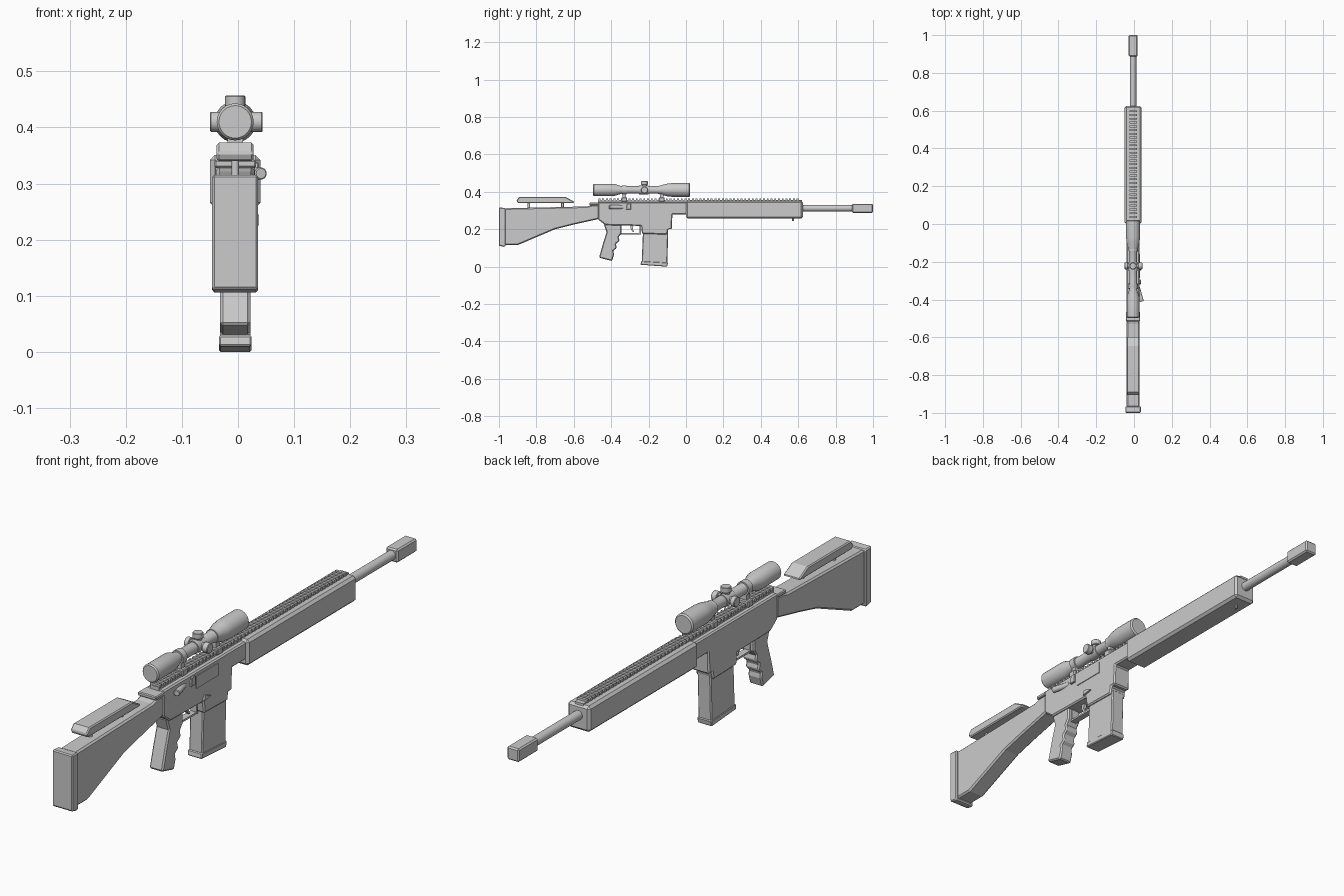
import bpy, bmesh, math
from mathutils import Vector, Matrix

cube = bpy.data.objects.get("Cube")
if cube:
    bpy.data.objects.remove(cube, do_unlink=True)

XC = -0.005          # centre plane of the body
SCOPE_Z = 0.41

grey = bpy.data.materials.new("light_grey")
grey.use_nodes = True
grey.diffuse_color = (0.6, 0.6, 0.6, 1)
grey.node_tree.nodes["Principled BSDF"].inputs["Base Color"].default_value = (0.6, 0.6, 0.6, 1)


def finish(name, bm, bevel=0, smooth=False, segments=1):
    bmesh.ops.recalc_face_normals(bm, faces=bm.faces)
    mesh = bpy.data.meshes.new(name)
    bm.to_mesh(mesh)
    bm.free()
    mesh.materials.append(grey)
    ob = bpy.data.objects.new(name, mesh)
    bpy.context.collection.objects.link(ob)
    if bevel:
        mod = ob.modifiers.new("Bevel", 'BEVEL')
        mod.width = bevel
        mod.segments = segments
        mod.limit_method = 'ANGLE'
        mod.angle_limit = math.radians(50)
    if smooth:
        bpy.ops.object.select_all(action='DESELECT')
        ob.select_set(True)
        bpy.context.view_layer.objects.active = ob
        bpy.ops.object.shade_smooth_by_angle(angle=math.radians(35))
    return ob


def extrude(name, points, half, bevel=0, x=XC):
    """Side outline given as (y, z), extruded across the width."""
    bm = bmesh.new()
    face = bm.faces.new([bm.verts.new((x - half, y, z)) for y, z in points])
    new = bmesh.ops.extrude_face_region(bm, geom=[face])["geom"]
    verts = [v for v in new if isinstance(v, bmesh.types.BMVert)]
    bmesh.ops.translate(bm, verts=verts, vec=(2 * half, 0, 0))
    return finish(name, bm, bevel)


def box(name, y0, y1, z0, z1, half, bevel=0, x=XC):
    return extrude(name, [(y0, z0), (y1, z0), (y1, z1), (y0, z1)], half, bevel, x)


def cylinder(name, start, end, radius, sides=20, bevel=0):
    start, end = Vector(start), Vector(end)
    axis = end - start
    turn = axis.to_track_quat('Z', 'Y').to_matrix().to_4x4()
    bm = bmesh.new()
    bmesh.ops.create_cone(bm, cap_ends=True, segments=sides, radius1=radius,
                          radius2=radius, depth=axis.length,
                          matrix=Matrix.Translation((start + end) / 2) @ turn)
    return finish(name, bm, bevel, True)


def lathe(name, profile, z, sides=24):
    """Outline given as (y, radius), turned about the long axis."""
    bm = bmesh.new()
    rings = []
    for y, r in profile:
        rings.append([bm.verts.new((XC + r * math.cos(a), y, z + r * math.sin(a)))
                      for a in (2 * math.pi * i / sides for i in range(sides))])
    for a, b in zip(rings, rings[1:]):
        for i in range(sides):
            j = (i + 1) % sides
            bm.faces.new((a[i], a[j], b[j], b[i]))
    bm.faces.new(rings[0])
    bm.faces.new(rings[-1])
    return finish(name, bm, 0, True)


# Stock, butt pad and cheek rest
extrude("stock", [(-0.97, 0.115), (-0.9, 0.115), (-0.7, 0.2), (-0.6, 0.225),
                  (-0.465, 0.255), (-0.465, 0.33), (-0.5, 0.33),
                  (-0.53, 0.322), (-0.97, 0.312)], 0.034, 0.006)
extrude("butt_pad", [(-1, 0.112), (-0.975, 0.106), (-0.965, 0.108),
                     (-0.965, 0.314), (-1, 0.316)], 0.041, 0.004)
extrude("cheek_rest", [(-0.9, 0.34), (-0.6, 0.34), (-0.595, 0.346),
                       (-0.645, 0.373), (-0.89, 0.373), (-0.907, 0.355)], 0.033, 0.008)
for i, y in enumerate((-0.84, -0.66)):
    cylinder(f"cheek_post_{i + 1}", (XC, y, 0.305), (XC, y, 0.345), 0.007, 12)

# Receiver with magazine well
extrude("receiver", [(-0.47, 0.252), (-0.43, 0.222), (-0.24, 0.218), (-0.235, 0.175),
                     (-0.1, 0.172), (-0.095, 0.2), (-0.075, 0.2), (-0.073, 0.28),
                     (0.005, 0.28), (0.005, 0.345), (-0.47, 0.345)], 0.035, 0.005)
box("charging_handle", -0.515, -0.465, 0.328, 0.342, 0.037, 0.003)
cylinder("forward_assist", (0.02, -0.335, 0.318), (0.041, -0.41, 0.318), 0.011, 16, 0.002)
extrude("shell_deflector", [(-0.32, 0.305), (-0.295, 0.305), (-0.295, 0.338), (-0.315, 0.338)],
        0.006, 0.002, 0.031)
box("ejection_port_cover", -0.285, -0.16, 0.285, 0.33, 0.002, 0, 0.031)
extrude("magazine_release", [(-0.245, 0.225), (-0.205, 0.232), (-0.24, 0.245)], 0.005, 0, 0.032)

# Pistol grip with finger grooves
extrude("pistol_grip", [(-0.465, 0.048), (-0.395, 0.03), (-0.385, 0.065), (-0.388, 0.085),
                        (-0.37, 0.1), (-0.375, 0.122), (-0.355, 0.138), (-0.36, 0.158),
                        (-0.345, 0.18), (-0.345, 0.23), (-0.44, 0.23), (-0.425, 0.185),
                        (-0.445, 0.12)], 0.027, 0.005)

# Magazine
extrude("magazine", [(-0.237, 0.02), (-0.1, 0.016), (-0.095, 0.19), (-0.23, 0.19)],
        0.027, 0.004)
extrude("magazine_floor", [(-0.243, 0.01), (-0.1, 0.0), (-0.096, 0.022), (-0.24, 0.03)],
        0.029, 0.003)

# Trigger and guard
box("guard_bottom", -0.35, -0.24, 0.172, 0.179, 0.012)
for name, y in (("guard_rear", -0.348), ("guard_front", -0.245)):
    box(name, y - 0.004, y + 0.004, 0.174, 0.225, 0.012)
extrude("trigger", [(-0.297, 0.225), (-0.28, 0.225), (-0.285, 0.2), (-0.276, 0.185),
                    (-0.283, 0.184), (-0.295, 0.2)], 0.006)

# Handguard, barrel and muzzle
box("handguard", 0.0, 0.625, 0.257, 0.351, 0.045, 0.009)
cylinder("sling_stud", (XC, 0.573, 0.262), (XC, 0.573, 0.243), 0.005, 10)
cylinder("barrel", (XC, 0.6, 0.312), (XC, 0.9, 0.312), 0.017)
box("muzzle_brake", 0.887, 1.0, 0.288, 0.336, 0.024, 0.005)

# Toothed accessory rail
box("rail_base", -0.47, 0.62, 0.34, 0.355, 0.017)
tooth = box("rail_teeth", -0.468, -0.458, 0.352, 0.363, 0.02)
array = tooth.modifiers.new("Repeat", 'ARRAY')
array.use_relative_offset = False
array.use_constant_offset = True
array.constant_offset_displace = (0, 0.02, 0)
array.count = 54

# Telescopic sight
lathe("scope_body", [(-0.497, 0.029), (-0.492, 0.033), (-0.385, 0.033), (-0.345, 0.02),
                     (-0.15, 0.02), (-0.1, 0.034), (-0.07, 0.037), (0.017, 0.037),
                     (0.022, 0.032)], SCOPE_Z)
for i, y in enumerate((-0.33, -0.13)):
    lathe(f"scope_ring_{i + 1}", [(y - 0.012, 0.025), (y + 0.012, 0.025)], SCOPE_Z)
    box(f"scope_mount_{i + 1}", y - 0.01, y + 0.01, 0.355, 0.4, 0.014)
    box(f"scope_clamp_{i + 1}", y - 0.015, y + 0.015, 0.347, 0.371, 0.025, 0.003)
lathe("turret_block", [(-0.25, 0.023), (-0.2, 0.023)], SCOPE_Z)
TURRET_Y = -0.222
for name, axis, reach in (("top_turret", (0, 0, 1), 0.047), ("left_turret", (1, 0, 0), 0.049),
                          ("right_turret", (-1, 0, 0), 0.045)):
    centre, axis = Vector((XC, TURRET_Y, SCOPE_Z)), Vector(axis)
    cylinder(name + "_neck", centre, centre + axis * 0.035, 0.013, 16)
    cylinder(name, centre + axis * 0.027, centre + axis * reach, 0.018, 20, 0.002)
